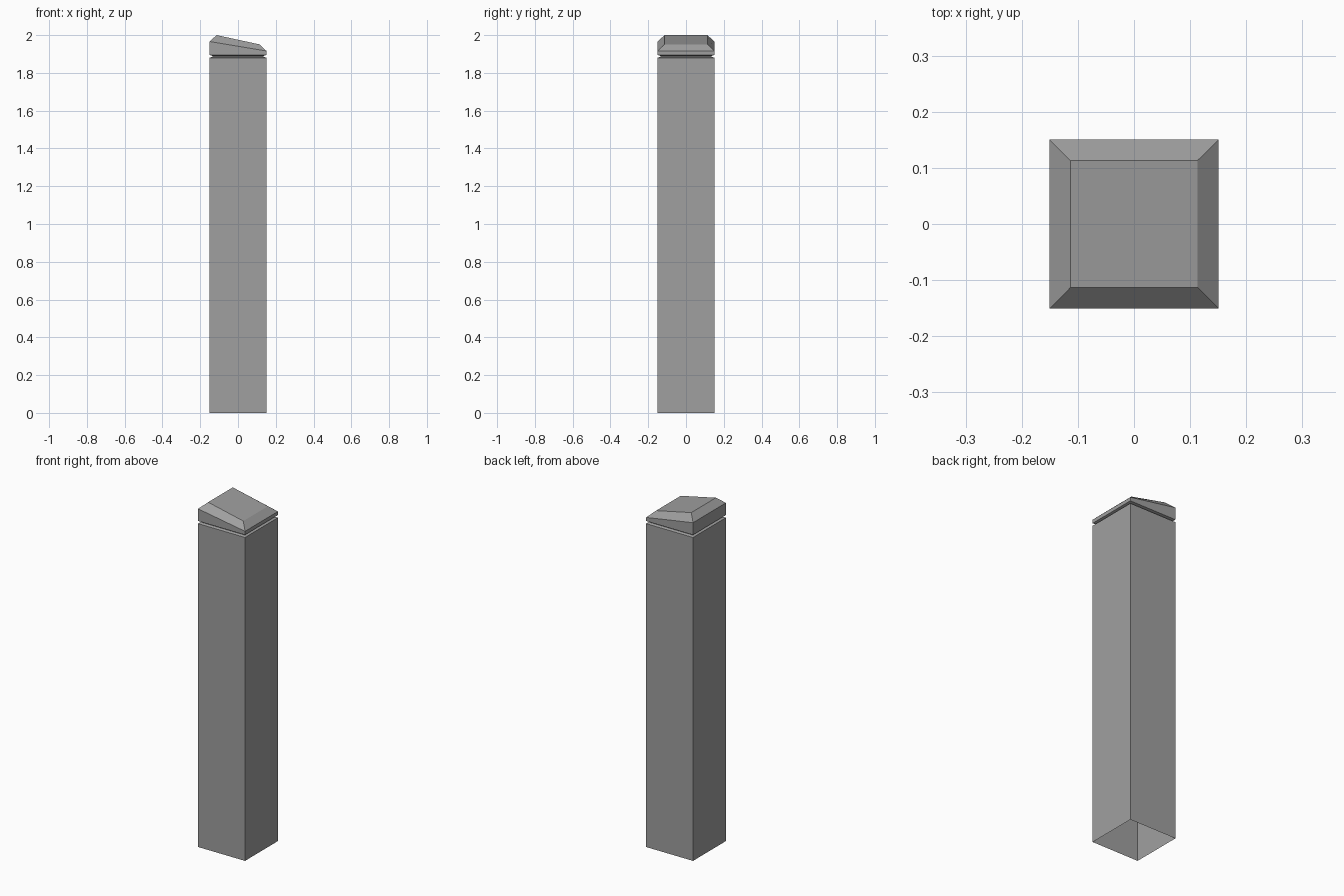
import bpy, bmesh

if "Cube" in bpy.data.objects:
    bpy.data.objects.remove(bpy.data.objects["Cube"])

W = 0.151      # half width of the post
INSET = 0.113  # half width of the sloped top face

# each ring: half width, z at the left side, z at the right side
post_rings = [(W, 0, 0), (W, 1.88, 1.88), (0.136, 1.885, 1.885)]
neck_rings = [(0.136, 1.885, 1.885), (0.136, 1.89, 1.89)]
cap_rings = [(0.136, 1.89, 1.89), (W, 1.895, 1.895),
             (W, 1.966, 1.916), (INSET, 2.0, 1.951)]

grey = bpy.data.materials.new("dark_grey")
grey.diffuse_color = (0.35, 0.35, 0.35, 1)
grey.use_nodes = True
grey.node_tree.nodes["Principled BSDF"].inputs["Base Color"].default_value = grey.diffuse_color


def ring_stack(name, rings, close_top=False):
    """Skin a stack of square rings into a flat-sided shell."""
    bm = bmesh.new()
    loops = []
    for h, zl, zr in rings:
        loops.append([bm.verts.new(p) for p in
                      ((-h, -h, zl), (h, -h, zr), (h, h, zr), (-h, h, zl))])
    for a, b in zip(loops, loops[1:]):
        for i in range(4):
            j = (i + 1) % 4
            bm.faces.new((a[i], a[j], b[j], b[i]))
    if close_top:
        bm.faces.new(loops[-1])
    mesh = bpy.data.meshes.new(name)
    bm.to_mesh(mesh)
    bm.free()
    mesh.materials.append(grey)
    obj = bpy.data.objects.new(name, mesh)
    bpy.context.collection.objects.link(obj)
    return obj


# hollow post with open bottom, groove, and slanted chamfered cap
ring_stack("post", post_rings)
ring_stack("groove", neck_rings)
ring_stack("slanted_cap", cap_rings, close_top=True)
